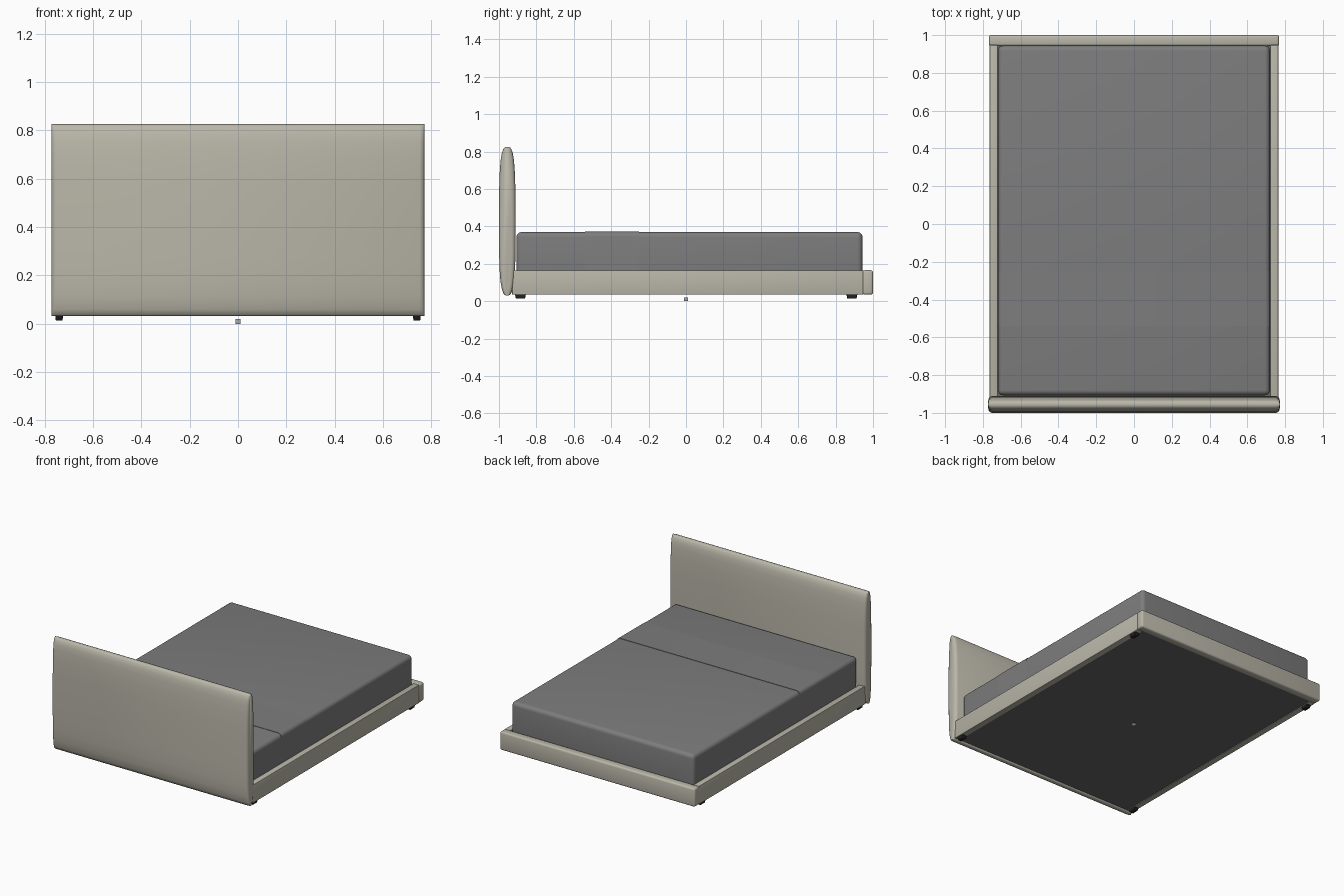
import bpy, bmesh, math

if "Cube" in bpy.data.objects:
    bpy.data.objects.remove(bpy.data.objects["Cube"])


def material(name, r, g, b):
    m = bpy.data.materials.new(name)
    m.diffuse_color = (r, g, b, 1)
    m.use_nodes = True
    m.node_tree.nodes["Principled BSDF"].inputs["Base Color"].default_value = m.diffuse_color
    return m


BEIGE = material("beige_upholstery", 0.49, 0.47, 0.395)
GREY = material("grey_bedding", 0.205, 0.205, 0.205)
DARK = material("dark_base", 0.133, 0.133, 0.133)
BLACK = material("black_feet", 0.016, 0.016, 0.016)
STEEL = material("light_grey_support", 0.4, 0.4, 0.4)


def finish(bm, name, mat, bevel=0, segments=3):
    bmesh.ops.recalc_face_normals(bm, faces=bm.faces)
    me = bpy.data.meshes.new(name)
    bm.to_mesh(me)
    bm.free()
    me.materials.append(mat)
    ob = bpy.data.objects.new(name, me)
    bpy.context.collection.objects.link(ob)
    bpy.ops.object.select_all(action='DESELECT')
    ob.select_set(True)
    bpy.context.view_layer.objects.active = ob
    if bevel:
        mod = ob.modifiers.new("soft_edges", 'BEVEL')
        mod.width = bevel
        mod.segments = segments
        bpy.ops.object.modifier_apply(modifier="soft_edges")
    bpy.ops.object.shade_smooth_by_angle(angle=math.radians(40))
    return ob


def box(name, mat, x, y, z, bevel=0, segments=3, taper=1.0, round_top_sides=0):
    """Box from (min, max) ranges; taper shrinks the bottom."""
    bm = bmesh.new()
    bmesh.ops.create_cube(bm, size=1)
    for v in bm.verts:
        k = taper if v.co.z < 0 else 1.0
        v.co.x = (x[0] + x[1]) / 2 + v.co.x * k * (x[1] - x[0])
        v.co.y = (y[0] + y[1]) / 2 + v.co.y * k * (y[1] - y[0])
        v.co.z = (z[0] + z[1]) / 2 + v.co.z * (z[1] - z[0])
    if round_top_sides:  # round only the two top edges running along y
        edges = [e for e in bm.edges if all(v.co.z > z[1] - 0.01 for v in e.verts)
                 and abs(e.verts[0].co.x - e.verts[1].co.x) < 0.01]
        bmesh.ops.bevel(bm, geom=edges, offset=round_top_sides, segments=5,
                        profile=0.5, affect='EDGES')
    return finish(bm, name, mat, bevel, segments)


# Headboard: padded profile (z, half thickness) swept along x, ends pinched in
profile = [(0.032, 0.010), (0.037, 0.018), (0.06, 0.028), (0.11, 0.037), (0.18, 0.042),
           (0.28, 0.044), (0.43, 0.0445), (0.58, 0.044), (0.68, 0.041), (0.75, 0.036),
           (0.79, 0.030), (0.815, 0.021), (0.823, 0.014), (0.826, 0.005)]
outline = [(t, z) for z, t in profile] + [(-t, z) for z, t in reversed(profile)]
ends = [(0.772, 0.45), (0.770, 0.68), (0.764, 0.88), (0.752, 1.0)]
rings_at = [(-x, k) for x, k in ends] + [(x, k) for x, k in reversed(ends)]
bm = bmesh.new()
rings = [[bm.verts.new((x, -0.9555 + t * k, z)) for t, z in outline] for x, k in rings_at]
n = len(outline)
for a, b in zip(rings, rings[1:]):
    for i in range(n):
        j = (i + 1) % n
        bm.faces.new((a[i], a[j], b[j], b[i]))
bm.faces.new(rings[0])
bm.faces.new(rings[-1])
finish(bm, "headboard", BEIGE)

# Upholstered frame
for s, side in ((-1, "left"), (1, "right")):
    box(side + "_rail", BEIGE, sorted((s * 0.722, s * 0.765)), (-0.93, 0.947),
        (0.035, 0.165), 0.004)
box("foot_rail", BEIGE, (-0.768, 0.768), (0.943, 1.0), (0.035, 0.166), 0.012)

# Dark underside panel, recessed inside the frame
box("underside_panel", DARK, (-0.735, 0.735), (-0.93, 0.96), (0.039, 0.06))

# Mattress and the slightly raised folded blanket band
box("mattress", GREY, (-0.72, 0.72), (-0.907, 0.944), (0.08, 0.370), 0.028, 5)
box("blanket_fold", GREY, (-0.7212, 0.7212), (-0.54, -0.25), (0.085, 0.3725),
    round_top_sides=0.028)

# Corner feet
for sx, side in ((-1, "left"), (1, "right")):
    for y, end in ((-0.885, "front"), (0.887, "back")):
        cx = sx * 0.74
        box(f"{end}_{side}_foot", BLACK, (cx - 0.017, cx + 0.017), (y - 0.03, y + 0.03),
            (0.014, 0.042), 0.002, 1, 0.82)

# Small central support
box("centre_support", STEEL, (-0.01, 0.01), (-0.01, 0.01), (0.0, 0.02))
